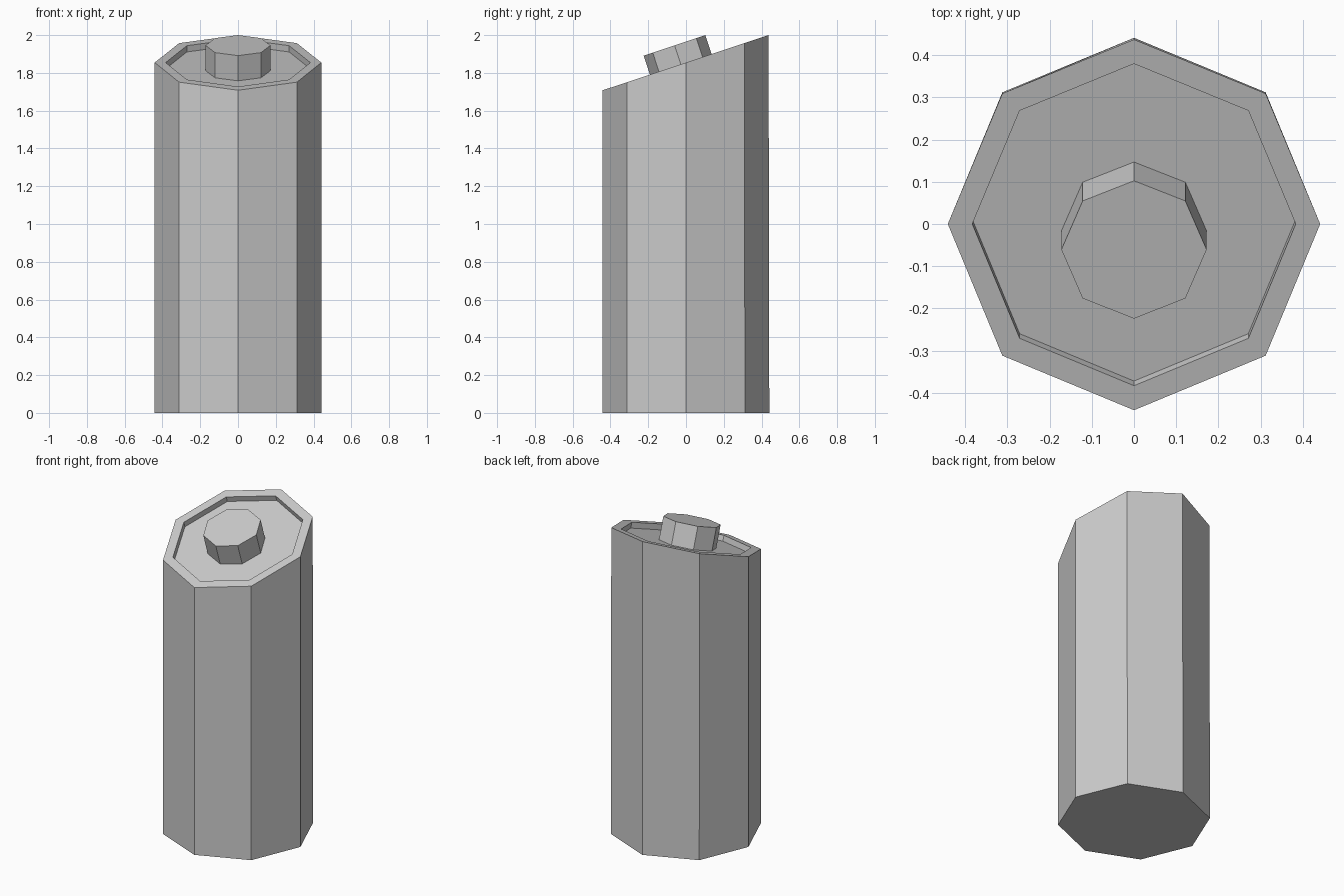
import bpy, bmesh, math
from mathutils import Vector

if "Cube" in bpy.data.objects:
    bpy.data.objects.remove(bpy.data.objects["Cube"])

SIDES = 8
RADIUS = 0.441
BACK = 0.437 / 0.441                     # slight taper of the rear half at the top
SLOPE = math.atan2(2.0 - 1.708, 0.437 + 0.441)
NORMAL = Vector((0, -math.sin(SLOPE), math.cos(SLOPE)))
ALONG = Vector((0, math.cos(SLOPE), math.sin(SLOPE)))
MID_Z = 1.8547                           # height of the slanted top at y = 0
DEPTH = 0.035                            # recess depth


def ring(radius):
    return [(radius * math.cos(i * math.tau / SIDES),
             radius * math.sin(i * math.tau / SIDES)) for i in range(SIDES)]


def loft(name, rings):
    """Skin a stack of rings and cap both ends."""
    bm = bmesh.new()
    loops = [[bm.verts.new(p) for p in r] for r in rings]
    for a, b in zip(loops, loops[1:]):
        for i in range(SIDES):
            j = (i + 1) % SIDES
            bm.faces.new((a[i], a[j], b[j], b[i]))
    bm.faces.new(loops[0][::-1])
    bm.faces.new(loops[-1])
    bmesh.ops.recalc_face_normals(bm, faces=bm.faces)
    mesh = bpy.data.meshes.new(name)
    bm.to_mesh(mesh)
    bm.free()
    obj = bpy.data.objects.new(name, mesh)
    bpy.context.collection.objects.link(obj)
    return obj


def slanted(radius):
    """Octagon on the slanted top, seen from above as nearly regular."""
    pts = []
    for x, y in ring(radius):
        y = y * BACK if y > 0 else y
        pts.append(Vector((x, y, MID_Z + y * math.tan(SLOPE))))
    return pts


# Body: octagonal column, slanted rim and shallow recess
bottom = [Vector((x, y, 0)) for x, y in ring(RADIUS)]
rim_inner = slanted(0.383)
floor = [p - NORMAL * DEPTH for p in rim_inner]
loft("post_body", [bottom, slanted(RADIUS), rim_inner, floor])

# Button: octagonal knob standing square to the slanted recess
centre = Vector((0, 0, MID_Z)) - ALONG * 0.029


def knob_ring(height):
    return [centre + NORMAL * height + Vector((x, 0, 0)) + ALONG * y
            for x, y in ring(0.172)]


loft("top_button", [knob_ring(-DEPTH - 0.003), knob_ring(0.1055)])
